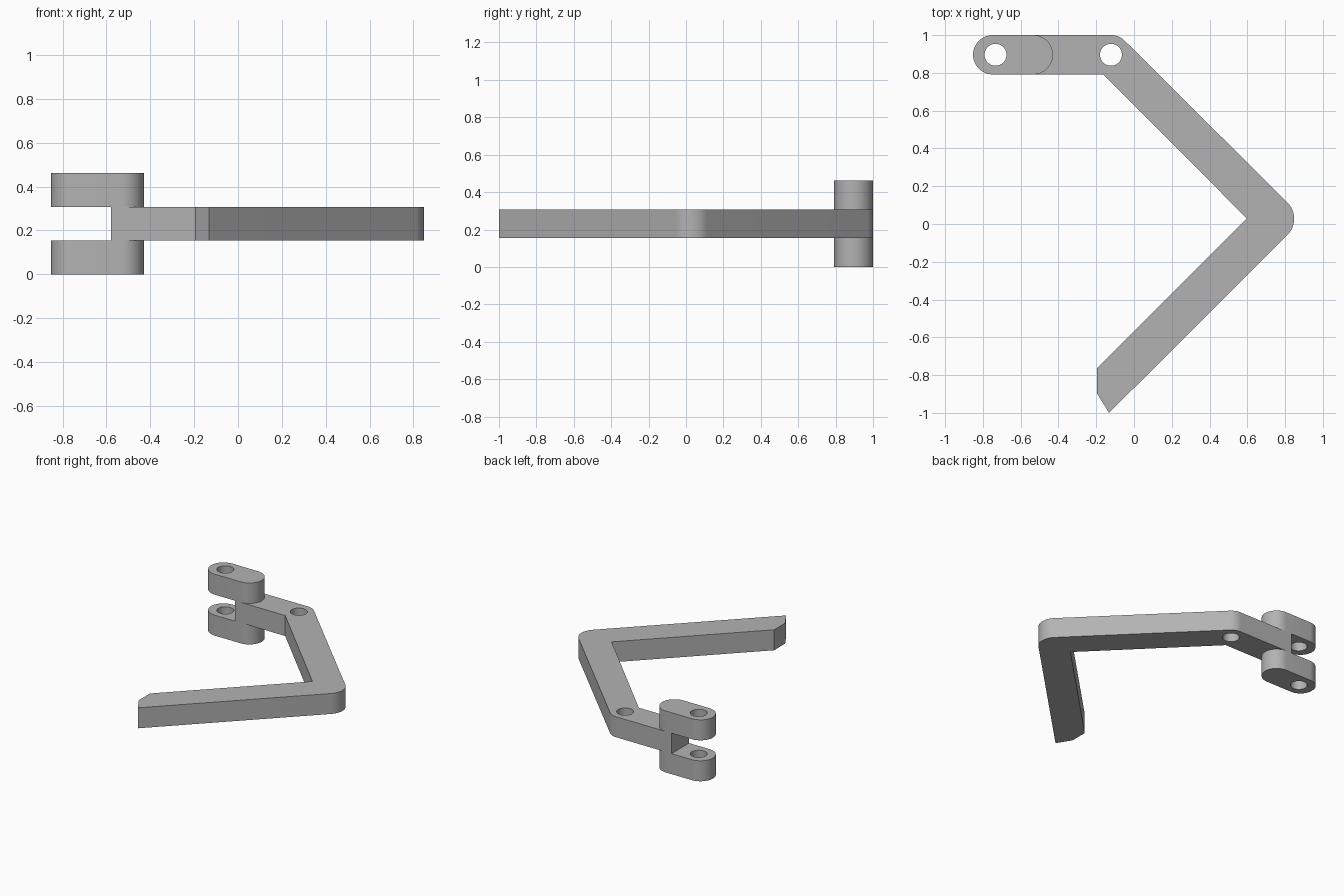
import bpy, bmesh, math

cube = bpy.data.objects.get("Cube")
if cube:
    bpy.data.objects.remove(cube, do_unlink=True)

GREY = (0.45, 0.45, 0.45, 1)
mat = bpy.data.materials.new("plain grey")
mat.use_nodes = True
mat.diffuse_color = GREY
mat.node_tree.nodes["Principled BSDF"].inputs["Base Color"].default_value = GREY

LAYER = 0.1537          # thickness of the arm and of each fork plate
AXIS_Y = 0.896          # line of the two pin holes
R = 0.104               # end radius of the fork plates and the elbow
HOLE = 0.058


def arc(cx, cy, r, start, end, steps=24):
    angles = [math.radians(start + (end - start) * i / steps) for i in range(steps + 1)]
    return [(cx + r * math.cos(a), cy + r * math.sin(a)) for a in angles]


def plate(name, outline, hole_x, level):
    """Extrude an outline with one round hole into a flat plate."""
    curve = bpy.data.curves.new(name, "CURVE")
    curve.dimensions = "2D"
    curve.fill_mode = "BOTH"
    curve.extrude = LAYER / 2
    for loop in (outline, arc(hole_x, AXIS_Y, HOLE, 0, 360, 48)[:-1]):
        spline = curve.splines.new("POLY")
        spline.points.add(len(loop) - 1)
        for point, (x, y) in zip(spline.points, loop):
            point.co = (x, y, 0, 1)
        spline.use_cyclic_u = True
    obj = bpy.data.objects.new(name, curve)
    bpy.context.collection.objects.link(obj)
    obj.location.z = (level + 0.5) * LAYER
    bpy.ops.object.select_all(action="DESELECT")
    obj.select_set(True)
    bpy.context.view_layer.objects.active = obj
    bpy.ops.object.convert(target="MESH")
    obj = bpy.context.object

    # Weld the caps to the walls
    bm = bmesh.new()
    bm.from_mesh(obj.data)
    bmesh.ops.remove_doubles(bm, verts=bm.verts, dist=0.0001)
    bmesh.ops.recalc_face_normals(bm, faces=bm.faces)
    bm.to_mesh(obj.data)
    bm.free()
    obj.data.materials.clear()
    obj.data.materials.append(mat)
    bpy.ops.object.shade_smooth_by_angle(angle=math.radians(30))


# Bent arm: square tongue, rounded elbow, rounded outer bend, clipped tip
arm = [(-0.58, AXIS_Y - R), (-0.163, AXIS_Y - R), (0.597, 0.03),
       (-0.197, -0.764), (-0.197, -0.895), (-0.132, -1.0)]
arm += arc(0.728, 0.028, 0.12, -45, 45)
arm += arc(-0.122, AXIS_Y, R, 45, 90)
arm += [(-0.58, AXIS_Y + R)]
plate("bent_arm", arm, -0.122, 1)

# Fork plates below and above the tongue
fork = arc(-0.533, AXIS_Y, R, -90, 90) + arc(-0.748, AXIS_Y, R, 90, 270)
for name, level in (("lower_fork_plate", 0), ("upper_fork_plate", 2)):
    plate(name, fork, -0.733, level)
